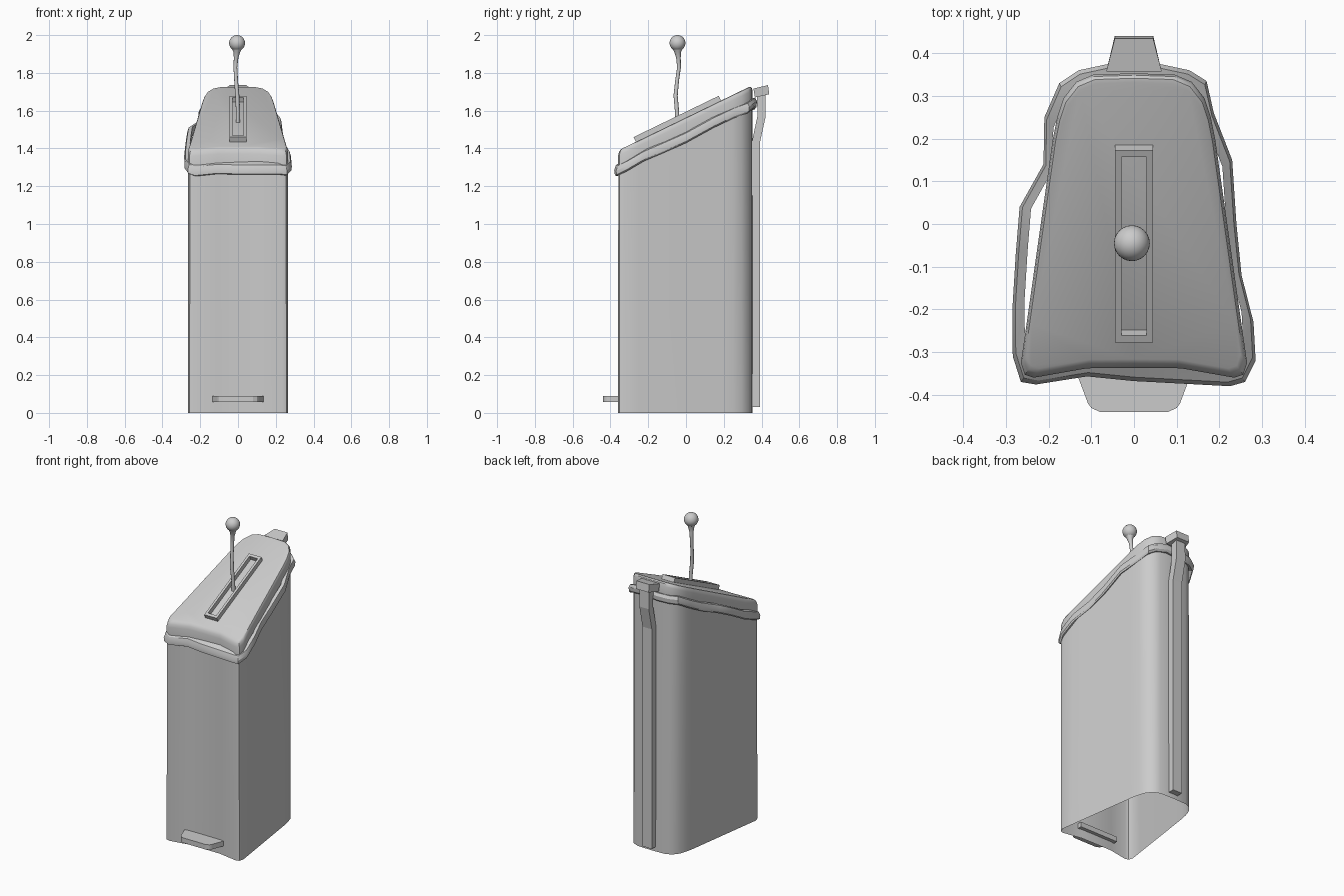
import bpy, bmesh, math
from mathutils import Matrix, Vector

if "Cube" in bpy.data.objects:
    bpy.data.objects.remove(bpy.data.objects["Cube"])

SLOPE = 0.485


def loft(name, rings, start=True, end=True, closed=False, matrix=None, smooth=30):
    """Bridge equal-length rings of points into one mesh object."""
    bm = bmesh.new()
    vs = [[bm.verts.new(p) for p in r] for r in rings]
    n = len(rings[0])
    pairs = list(zip(vs, vs[1:])) + ([(vs[-1], vs[0])] if closed else [])
    for a, b in pairs:
        for i in range(n):
            j = (i + 1) % n
            bm.faces.new((a[i], a[j], b[j], b[i]))
    if not closed:
        if start:
            bm.faces.new(vs[0][::-1])
        if end:
            bm.faces.new(vs[-1])
    bmesh.ops.recalc_face_normals(bm, faces=bm.faces)
    if matrix:
        bm.transform(matrix)
    me = bpy.data.meshes.new(name)
    bm.to_mesh(me)
    bm.free()
    ob = bpy.data.objects.new(name, me)
    bpy.context.collection.objects.link(ob)
    if smooth:
        bpy.ops.object.select_all(action='DESELECT')
        ob.select_set(True)
        bpy.context.view_layer.objects.active = ob
        bpy.ops.object.shade_smooth_by_angle(angle=math.radians(smooth))
    return ob


def mirrored(half):
    """Complete a half outline (x >= 0, front to back) into a loop."""
    return half + [(-x, y) for x, y in reversed(half) if x > 0]


def slanted(outline, base, scale=1.0):
    """Place an outline on a plane rising towards the back."""
    return [(x * scale, y * scale, base + SLOPE * (y * scale + 0.36)) for x, y in outline]


def rect(hx, y0, y1, z):
    return [(-hx, y0, z), (hx, y0, z), (hx, y1, z), (-hx, y1, z)]


# Body: open-bottomed shell, pinched front, narrow rounded back
foot = mirrored([(0, -0.337), (0.11, -0.338), (0.235, -0.36), (0.256, -0.353),
                 (0.265, -0.325), (0.254, -0.25), (0.19, 0.2), (0.18, 0.25),
                 (0.165, 0.295), (0.135, 0.333), (0.095, 0.35), (0, 0.353)])
loft("bin_body", [[(x, y, 0) for x, y in foot], slanted(foot, 1.315, 0.995)], False, False)

# Lid with a softened upper edge
loft("lid", [slanted(foot, b, s) for b, s in
             [(1.31, 1.0), (1.36, 1.0), (1.377, 0.987), (1.386, 0.967), (1.389, 0.94)]])

# Liner bag folded over the rim, uneven outline
bag = [(0, -0.368), (0.225, -0.38), (0.26, -0.37), (0.285, -0.32), (0.28, -0.23),
       (0.252, -0.12), (0.24, 0), (0.23, 0.15), (0.187, 0.26), (0.17, 0.335),
       (0.13, 0.36), (0.06, 0.375), (-0.06, 0.375), (-0.13, 0.36), (-0.175, 0.33),
       (-0.21, 0.25), (-0.212, 0.14), (-0.268, 0.04), (-0.277, -0.07),
       (-0.285, -0.2), (-0.284, -0.31), (-0.265, -0.37), (-0.23, -0.376), (-0.11, -0.357)]
rings = []
for b, s in [(1.318, 0.9), (1.312, 0.975), (1.29, 1.0), (1.268, 0.995), (1.26, 0.97), (1.275, 0.9)]:
    rings.append([(x, y, z + 0.006 * math.sin(i * 1.9))
                  for i, (x, y, z) in enumerate(slanted(bag, b, s))])
loft("bin_bag_fold", rings, closed=True)

# Raised slot frame lying on the lid
tilt = Matrix.Translation((0, -0.04, 1.544)) @ Matrix.Rotation(math.atan(SLOPE), 4, 'X')
loft("slot_frame", [rect(0.044, -0.25, 0.25, -0.01), rect(0.044, -0.25, 0.25, 0.028),
                    rect(0.029, -0.232, 0.232, 0.028), rect(0.029, -0.232, 0.232, -0.01)],
     closed=True, matrix=tilt, smooth=0)

# Bent stem flaring into the ball
stem = [(0, -0.045, 1.52, 0.011), (0, -0.048, 1.6, 0.011), (-0.004, -0.055, 1.68, 0.011),
        (-0.01, -0.047, 1.76, 0.01), (-0.014, -0.037, 1.83, 0.01),
        (-0.01, -0.04, 1.88, 0.012), (-0.006, -0.044, 1.91, 0.018), (-0.005, -0.045, 1.935, 0.03)]
loft("stem", [[(x + r * math.cos(k * math.pi / 6), y + r * math.sin(k * math.pi / 6), z)
               for k in range(12)] for x, y, z, r in stem], smooth=40)
bpy.ops.mesh.primitive_uv_sphere_add(segments=24, ring_count=16, radius=0.042,
                                     location=(-0.005, -0.045, 1.958))
bpy.context.object.name = "ball_knob"
bpy.ops.object.shade_smooth()

# Rear lifting bar with a kink near the top, and its cap
loft("rear_bar", [rect(0.033, y, y + d, z) for y, d, z in
                  [(0.348, 0.043, 0.03), (0.348, 0.043, 1.43), (0.378, 0.044, 1.57),
                   (0.376, 0.044, 1.70)]], smooth=0)
loft("rear_bar_cap", [[(-0.063, 0.365, 1.67), (0.063, 0.365, 1.67),
                       (0.045, 0.441, 1.687), (-0.045, 0.441, 1.687)],
                      [(-0.065, 0.357, 1.717), (0.065, 0.357, 1.717),
                       (0.045, 0.434, 1.735), (-0.045, 0.434, 1.735)]], smooth=0)

# Foot pedal, passing through the front wall
pedal = mirrored([(0.08, -0.44), (0.1, -0.431), (0.108, -0.42), (0.136, -0.345), (0.136, -0.315)])
loft("foot_pedal", [[(x, y, z) for x, y in pedal] for z in (0.058, 0.09)], smooth=0)
